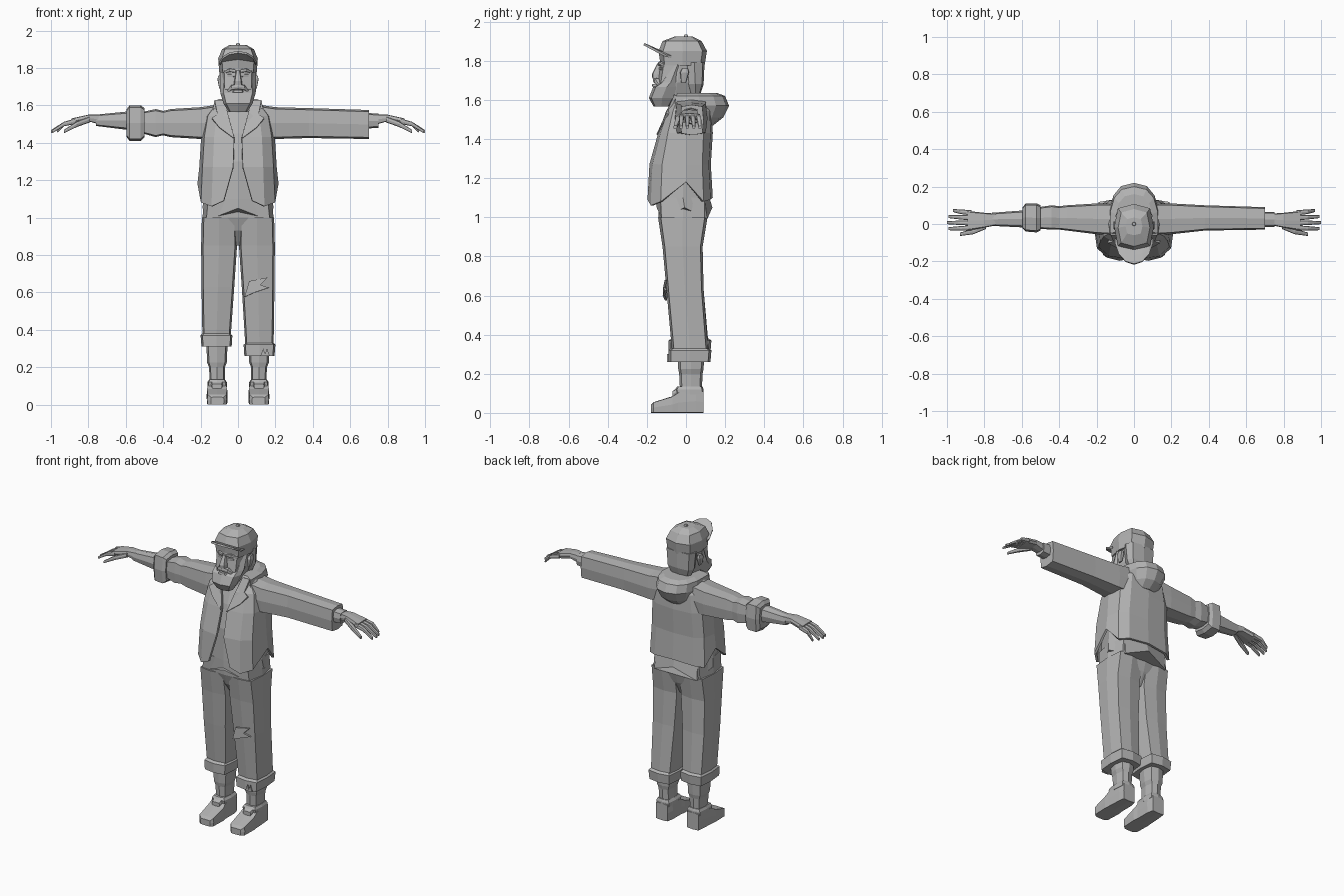
import bpy, bmesh
from math import cos, sin, pi, copysign

ROUND, BOXY = .6, .35
SIDES = (("left", 1), ("right", -1))

cube = bpy.data.objects.get("Cube")
if cube:
    bpy.data.objects.remove(cube)

colour = (.45, .45, .45, 1)
grey = bpy.data.materials.new("plain grey")
grey.use_nodes = True
grey.diffuse_color = colour
grey.node_tree.nodes["Principled BSDF"].inputs["Base Color"].default_value = colour


def build(name, points, faces, thickness=0):
    """Make a flat-shaded object, with a solid wall when thickness is given."""
    mesh = bpy.data.meshes.new(name)
    bm = bmesh.new()
    verts = [bm.verts.new(p) for p in points]
    for face in faces:
        bm.faces.new([verts[i] for i in face])
    bmesh.ops.recalc_face_normals(bm, faces=bm.faces)
    bm.to_mesh(mesh)
    bm.free()
    mesh.materials.append(grey)
    part = bpy.data.objects.new(name, mesh)
    bpy.context.scene.collection.objects.link(part)
    if thickness:
        wall = part.modifiers.new("wall", "SOLIDIFY")
        wall.thickness = thickness
        wall.offset = 0


def loft(name, rings, closed=True, thickness=0):
    """Skin a row of outlines; closed outlines also get end caps."""
    size, count = len(rings[0]), len(rings)
    faces = []
    for r in range(count - 1):
        for i in range(size if closed else size - 1):
            j = (i + 1) % size
            low, high = r * size, (r + 1) * size
            faces.append((low + i, low + j, high + j, high + i))
    if closed:
        faces.append(range(size))
        faces.append(range((count - 1) * size, count * size))
    build(name, [p for ring in rings for p in ring], faces, thickness)


def power(value, exponent):
    return copysign(abs(value) ** exponent, value)


def section(a_low, a_high, b_low, b_high, shape=ROUND):
    """Eight-sided outline that fills a rectangle."""
    for i in range(8):
        u, v = power(cos(i * pi / 4), shape), power(sin(i * pi / 4), shape)
        yield ((a_low + a_high + u * (a_high - a_low)) / 2,
               (b_low + b_high + v * (b_high - b_low)) / 2)


def along_x(name, side, rows, shape=ROUND):
    loft(name, [[(side * x, a, b) for a, b in section(*sizes, shape)] for x, *sizes in rows])


def along_y(name, side, rows, shape=BOXY):
    loft(name, [[(side * a, y, b) for a, b in section(*sizes, shape)] for y, *sizes in rows])


def along_z(name, side, rows, shape=BOXY):
    loft(name, [[(side * a, b, z) for a, b in section(*sizes, shape)] for z, *sizes in rows])


def upright(name, rows, shape=ROUND):
    """Symmetrical part from rows of height, half width, front and back."""
    along_z(name, 1, [(z, -w, w, front, back) for z, w, front, back in rows], shape)


def stick(name, side, path):
    """Tapered rod from rows of x, y, z and radius."""
    along_x(name, side, [(x, y - r, y + r, z - r, z + r) for x, y, z, r in path])


def mirrored(half):
    return half + [(-x, y, z) for x, y, z in half[-2::-1]]


def plate(name, points, thickness):
    build(name, points, [range(len(points))], thickness)


def chest(z):
    """Depth of the upper jacket front at a height."""
    return .45 * (z - 1.42) - .145


# Jacket body: open at the front, hem notched at each side
hem = (.01, -.02, 0, .1, 0, .01, .02)
rings = []
for z, width, front, back, gap in ((1.08, .21, -.19, .13, .075), (1.27, .2, -.18, .12, .025),
                                   (1.43, .19, -.135, .13, .02), (1.54, .17, -.095, .125, .05),
                                   (1.62, .11, -.05, .09, .07)):
    half = []
    for i, drop in enumerate(hem):
        turn = pi * i / 6
        depth = power(cos(turn), ROUND)
        half.append((max(gap if i == 0 else 0, width * abs(sin(turn)) ** ROUND),
                     -depth * (back if depth < 0 else front) * (-1 if depth > 0 else 1),
                     z if rings else z + drop))
    rings.append(mirrored(half))
loft("jacket_body", rings, closed=False, thickness=.014)

# Undershirt: its hem rises and falls around the hips
rings = []
for z, width, front, back in ((1.02, .19, -.15, .135), (1.1, .185, -.15, .12),
                              (1.3, .17, -.145, .11), (1.45, .16, -.11, .11),
                              (1.6, .08, -.05, .06)):
    wave = 0 if rings else .03
    rings.append([(x, y, z + wave * (-1) ** i) for i, (x, y) in
                  enumerate(section(-width, width, front, back, ROUND))])
loft("undershirt", rings)

# Hood: folded down, wrapping the back of the neck
rings = []
for z, width, back in ((1.47, .09, .14), (1.51, .11, .19), (1.57, .135, .22),
                       (1.62, .13, .2), (1.635, .1, .16)):
    turns = [(i / 4 - 1) * pi * .56 for i in range(9)]
    rings.append([(width * power(sin(t), .8), back * power(cos(t), .8), z) for t in turns])
loft("hood", rings)

# Sleeves: long on the left, rolled above the forearm on the right
shoulder = [(.1, -.06, .11, 1.42, 1.605), (.2, -.055, .11, 1.42, 1.59)]
along_x("left_sleeve", 1, shoulder + [(.38, -.035, .1, 1.425, 1.585),
                                      (.7, -.03, .09, 1.42, 1.575)], BOXY)
along_x("right_sleeve", -1, shoulder + [(.36, -.035, .1, 1.43, 1.58), (.4, -.03, .095, 1.44, 1.57),
                                        (.44, -.03, .1, 1.43, 1.58),
                                        (.51, -.025, .09, 1.45, 1.565)], BOXY)
along_x("right_sleeve_roll", -1, [(.5, -.035, .1, 1.43, 1.585), (.52, -.045, .11, 1.41, 1.6),
                                  (.58, -.04, .11, 1.41, 1.6), (.595, -.025, .09, 1.43, 1.58)], BOXY)
along_x("right_forearm", -1, [(.56, -.02, .075, 1.465, 1.57), (.76, -.01, .06, 1.49, 1.55)])
along_x("left_wrist_cuff", 1, [(.68, -.015, .065, 1.475, 1.56), (.75, -.015, .065, 1.48, 1.555)])

# Trouser hips
upright("trouser_hips", [(.85, .03, -.06, .05), (.93, .15, -.115, .09),
                         (1, .19, -.14, .11), (1.1, .18, -.145, .11)], BOXY)

for name, side in SIDES:
    # Lapel
    outline = ((.02, 1.42), (.1, 1.48), (.14, 1.53), (.11, 1.55), (.125, 1.625), (.075, 1.625))
    plate(name + "_lapel", [(side * x, chest(z), z) for x, z in outline], .014)

    # Hand with drooping fingers
    along_x(name + "_palm", side, [(.73, -.005, .055, 1.495, 1.55), (.8, -.02, .06, 1.515, 1.55),
                                   (.89, -.035, .07, 1.495, 1.53)], BOXY)
    for i, finger in enumerate(("little", "ring", "middle", "index")):
        y = .06 - .027 * i
        tip = 1 - .008 * (i - 2) ** 2
        stick(f"{name}_{finger}_finger", side, [(.87, y, 1.515, .014), (.93, y * 1.1, 1.5, .012),
                                                (tip, y * 1.2, 1.46, .008)])
    stick(name + "_thumb", side, [(.79, -.01, 1.525, .016), (.86, -.04, 1.5, .015),
                                  (.93, -.055, 1.46, .009)])

    # Trouser leg with a turned-up cuff, lower on the left
    end = .285 + .025 * -side
    along_z(name + "_trouser_leg", side, [(end + .04, .04, .19, -.07, .115), (.63, .02, .195, -.1, .09),
                                          (.85, .005, .197, -.12, .085), (1, .01, .193, -.143, .11)])
    along_z(name + "_trouser_cuff", side, [(end, .034, .195, -.09, .125),
                                           (end + .06, .03, .2, -.09, .13),
                                           (end + .07, .045, .19, -.075, .115)])

    # Lower leg, shoe, strap and tongue
    along_z(name + "_shin", side, [(.1, .07, .15, -.03, .08), (.2, .07, .155, -.035, .085),
                                   (.225, .06, .165, -.04, .09), (.34, .055, .17, -.045, .095)], ROUND)
    along_y(name + "_shoe", side, [(-.18, .075, .145, 0, .04), (-.165, .06, .165, 0, .055),
                                   (-.07, .055, .168, 0, .085), (-.04, .06, .165, 0, .105),
                                   (.05, .06, .16, 0, .12), (.09, .07, .155, 0, .11)], .15)
    along_z(name + "_ankle_strap", side, [(.095, .06, .163, -.05, .09), (.12, .06, .163, -.055, .09),
                                          (.135, .07, .155, -.045, .085)])
    along_y(name + "_shoe_tongue", side, [(-.07, .085, .14, .085, .11), (-.04, .08, .145, .09, .13)])

    # Moustache, eyebrow, eye and ear
    stick(name + "_moustache", side, [(0, -.155, 1.7, .014), (.035, -.147, 1.695, .014),
                                      (.06, -.13, 1.67, .007)])
    stick(name + "_eyebrow", side, [(.014, -.135, 1.783, .009), (.045, -.13, 1.788, .009),
                                    (.075, -.108, 1.775, .006)])
    stick(name + "_eye", side, [(.02, -.13, 1.76, .008), (.055, -.12, 1.76, .007)])
    along_z(name + "_ear", side, [(1.69, .09, .1, -.025, 0), (1.74, .085, .11, -.03, .015),
                                  (1.76, .09, .105, -.02, .01)])

# Torn knee flaps and frayed cuff
tear = ((.035, .575), (.09, .6), (.165, .625), (.12, .64), (.16, .68), (.06, .66))
plate("knee_tear", [(x, -.115 + abs(x - .1) / 5, z) for x, z in tear], .012)
fray = ((.12, .26), (.17, .26), (.155, .3), (.145, .27), (.135, .3))
plate("cuff_fray", [(x, -.093, z) for x, z in fray], .008)

# Neck, head and hair
upright("neck", [(1.48, .07, -.07, .07), (1.68, .055, -.06, .05)])
upright("head", [(1.61, .06, -.14, .03), (1.69, .088, -.148, .06),
                 (1.77, .09, -.135, .07), (1.83, .09, -.13, .08)])
upright("back_hair", [(1.635, .07, .02, .075), (1.68, .092, .005, .09), (1.79, .1, -.01, .095)])

# Beard, nose and lip
upright("beard", [(1.565, .05, -.165, -.085), (1.61, .078, -.19, -.055), (1.665, .094, -.168, -.03),
                  (1.69, .097, -.13, -.025), (1.78, .097, -.065, -.02)])
upright("nose", [(1.71, .022, -.172, -.12), (1.73, .02, -.175, -.12), (1.785, .01, -.148, -.12)])
upright("lower_lip", [(1.668, .03, -.175, -.13), (1.682, .025, -.172, -.13)])

# Cap: crown, button and curved upturned brim
upright("cap_crown", [(1.775, .1, -.13, .095), (1.85, .106, -.14, .107),
                      (1.9, .085, -.12, .08), (1.923, .045, -.06, .035)])
upright("cap_button", [(1.915, .012, -.012, .012), (1.933, .008, -.008, .008)])
rings = []
for reach in (0, .5, 1):
    turns = [(i / 3 - 1) * pi * .45 for i in range(7)]
    rings.append([(sin(t) / 10, -.065 - .06 * cos(t) - reach * (.02 + .07 * cos(t)),
                   1.815 + .03 * cos(t) + reach * .04 * cos(t)) for t in turns])
loft("cap_brim", rings, closed=False, thickness=.012)
